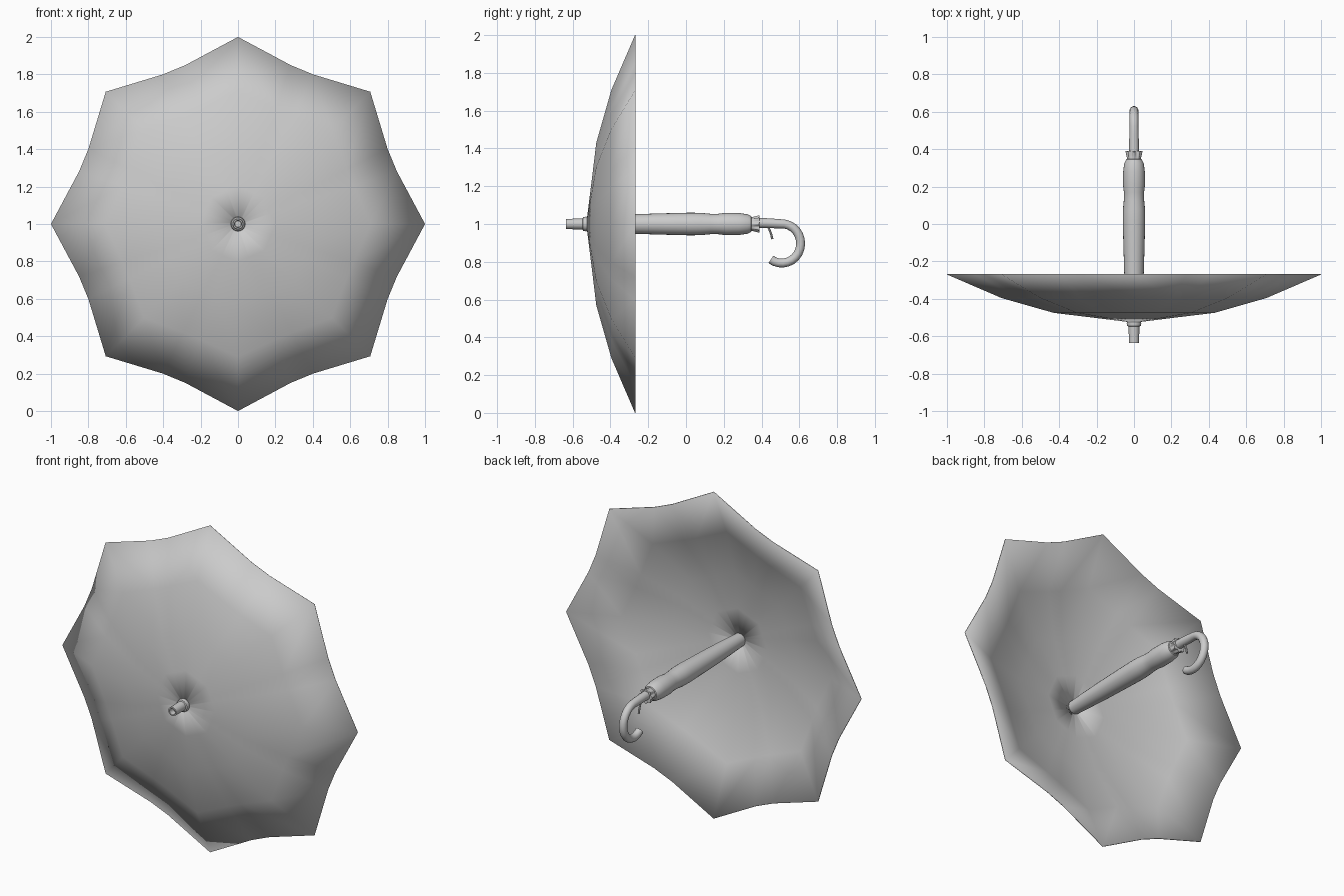
import bpy, bmesh, math

if "Cube" in bpy.data.objects:
    bpy.data.objects.remove(bpy.data.objects["Cube"])

grey = bpy.data.materials.new("plain_grey")
grey.diffuse_color = (0.6, 0.6, 0.6, 1)
grey.use_nodes = True
grey.node_tree.nodes["Principled BSDF"].inputs["Base Color"].default_value = grey.diffuse_color


def finish(name, bm, angle=40):
    me = bpy.data.meshes.new(name)
    bm.to_mesh(me)
    bm.free()
    me.materials.append(grey)
    me.shade_smooth()
    me.set_sharp_from_angle(angle=math.radians(angle))
    ob = bpy.data.objects.new(name, me)
    bpy.context.collection.objects.link(ob)
    return ob


def bridge(bm, rings):
    for a, b in zip(rings, rings[1:]):
        n = len(a)
        for j in range(n):
            k = (j + 1) % n
            bm.faces.new((a[j], b[j], b[k], a[k]))


def sweep(name, path, sides=24, straight=True, ripple=0.0, folds=8):
    """Round part along a path of (y, z, radius) points in the x = 0 plane."""
    bm = bmesh.new()
    rings = []
    for i, (y, z, r) in enumerate(path):
        ty, tz = 1.0, 0.0
        if not straight:
            p, q = path[max(i - 1, 0)], path[min(i + 1, len(path) - 1)]
            d = math.hypot(q[0] - p[0], q[1] - p[1])
            ty, tz = (q[0] - p[0]) / d, (q[1] - p[1]) / d
        ring = []
        for j in range(sides):
            a = math.tau * j / sides
            rr = r * (1 + ripple * i / (len(path) - 1) * math.cos(folds * a))
            s = rr * math.sin(a)
            ring.append(bm.verts.new((rr * math.cos(a), y - tz * s, z + ty * s)))
        rings.append(ring)
    bridge(bm, rings)
    bm.faces.new(rings[0])
    bm.faces.new(rings[-1][::-1])
    return finish(name, bm)


# Canopy: eight panels stretched between ribs, with a scalloped rim
bm = bmesh.new()
rings = []
for radius, y, dip in ((0.025, -0.525, 0.95), (0.20, -0.503, 0.93),
                       (0.43, -0.475, 0.926), (0.71, -0.395, 0.915),
                       (1.0, -0.27, 0.895)):
    ring = []
    for rib in range(8):
        for turn, f in ((0, 1), (18.3, dip), (26.7, dip)):
            a = math.radians(rib * 45 + turn)
            ring.append(bm.verts.new((radius * f * math.cos(a), y,
                                      1 + radius * f * math.sin(a))))
    rings.append(ring)
bridge(bm, rings)
canopy = finish("canopy", bm, 60)
cloth = canopy.modifiers.new("cloth_thickness", 'SOLIDIFY')
cloth.thickness = 0.004
cloth.offset = -1

# Ferrule with collar and hollow end
sweep("ferrule", [(y, 1, r) for y, r in (
    (-0.60, 0.017), (-0.635, 0.019), (-0.635, 0.027), (-0.548, 0.029),
    (-0.545, 0.036), (-0.53, 0.039), (-0.51, 0.036))])

# Folded sleeve around the shaft
sweep("sleeve", [(y, 1, r) for y, r in (
    (-0.515, 0.040), (-0.40, 0.046), (-0.27, 0.052), (-0.10, 0.057),
    (0.02, 0.060), (0.08, 0.059), (0.13, 0.054), (0.17, 0.054),
    (0.21, 0.059), (0.28, 0.058), (0.325, 0.052), (0.345, 0.042),
    (0.35, 0.030))])

# Gathered ruffle at the end of the sleeve
sweep("ruffle", [(y, 1, r) for y, r in (
    (0.34, 0.036), (0.355, 0.036), (0.37, 0.038), (0.39, 0.040))],
    sides=64, ripple=0.15)

# Hooked handle
hook = [(0.36, 1.005, 0.027), (0.42, 1.005, 0.026), (0.48, 1.002, 0.025)]
for i in range(15):
    a = math.radians(82 - i * 14)
    hook.append((0.507 + 0.1 * math.cos(a), 0.897 + 0.104 * math.sin(a), 0.0235))
hook += [(0.45, 0.813, 0.0235)]
sweep("handle", hook, sides=16, straight=False)

# Small tie hanging under the handle
sweep("tie", [(0.435, 0.985, 0.005), (0.45, 0.95, 0.006), (0.457, 0.92, 0.006)],
      sides=8, straight=False)
